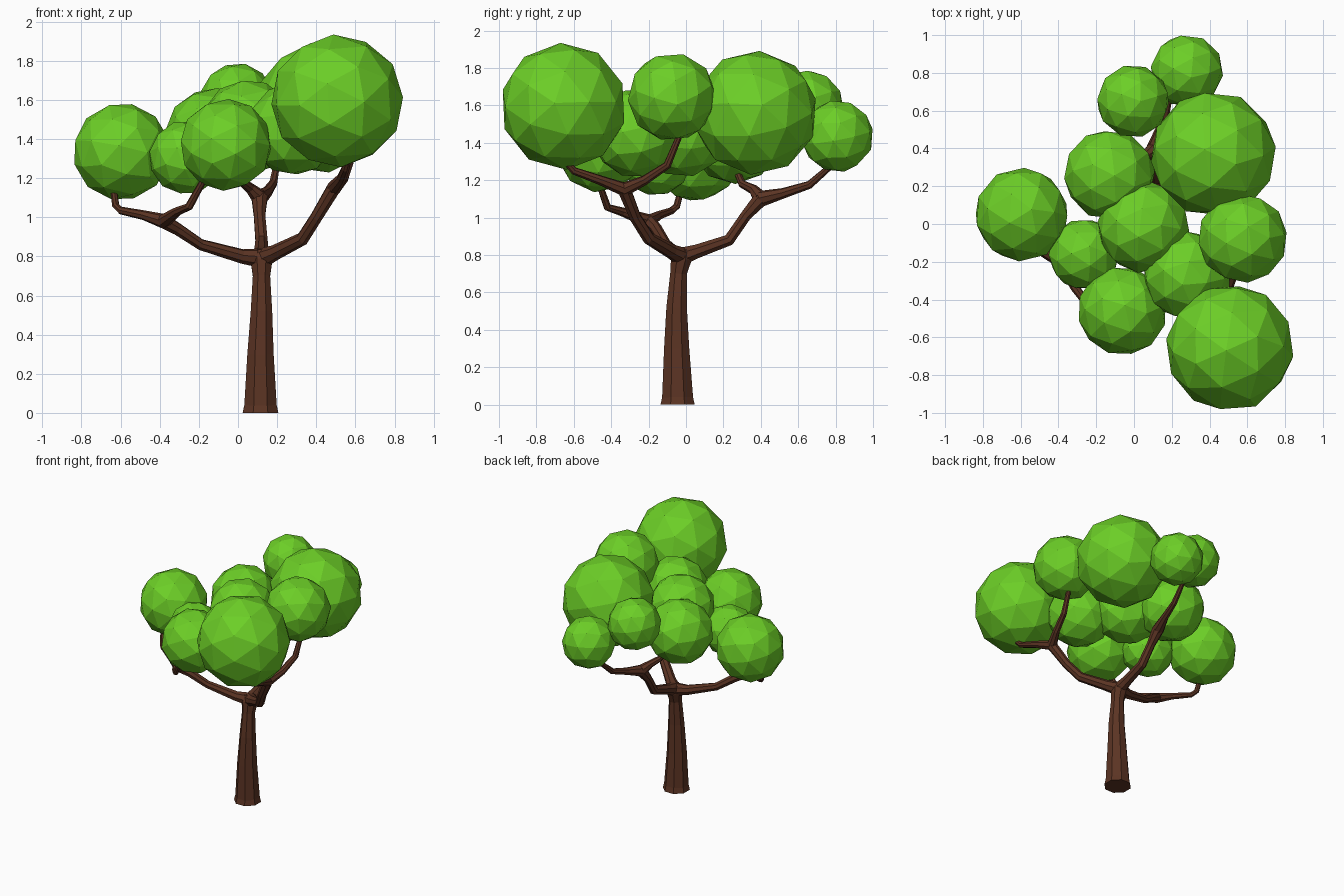
import bpy
import bmesh
import random
from math import cos, sin, tau
from mathutils import Euler, Quaternion, Vector

random.seed(4)
cube = bpy.data.objects.get("Cube")
if cube:
    bpy.data.objects.remove(cube, do_unlink=True)


def make_material(name, color):
    mat = bpy.data.materials.new(name)
    mat.use_nodes = True
    mat.diffuse_color = color
    for node in mat.node_tree.nodes:
        if node.type == "BSDF_PRINCIPLED":
            node.inputs["Base Color"].default_value = color
    return mat


BARK = make_material("brown bark", (0.105, 0.034, 0.017, 1))
LEAF = make_material("leaf green", (0.15, 0.62, 0.02, 1))


def finish(bm, name, mat):
    bmesh.ops.recalc_face_normals(bm, faces=bm.faces)
    mesh = bpy.data.meshes.new(name)
    bm.to_mesh(mesh)
    bm.free()
    mesh.materials.append(mat)
    obj = bpy.data.objects.new(name, mesh)
    bpy.context.collection.objects.link(obj)
    return obj


def limb(name, points, sides=8):
    """Sweep a tapering polygon along points given as (x, y, z, radius)."""
    bm = bmesh.new()
    centres = [Vector(p[:3]) for p in points]
    rings = []
    turn, heading = Quaternion(), Vector((0, 0, 1))
    for i, (centre, point) in enumerate(zip(centres, points)):
        ahead = centres[min(i + 1, len(points) - 1)]
        behind = centres[max(i - 1, 0)]
        tangent = (ahead - behind).normalized()
        turn = heading.rotation_difference(tangent) @ turn
        heading = tangent
        ring = []
        for k in range(sides):
            a = tau * (k + 0.5) / sides
            offset = turn @ Vector((cos(a), sin(a), 0)) * point[3] * 1.04
            ring.append(bm.verts.new(centre + offset))
        rings.append(ring)
    for low, high in zip(rings, rings[1:]):
        for k in range(sides):
            n = (k + 1) % sides
            bm.faces.new((low[k], low[n], high[n], high[k]))
    bm.faces.new(rings[0][::-1])
    bm.faces.new(rings[-1])
    return finish(bm, name, BARK)


# Trunk with flared foot and a swelling at the fork
limb("trunk", [
    (0.115, -0.045, 0.0, 0.095), (0.115, -0.045, 0.04, 0.086),
    (0.115, -0.05, 0.3, 0.07), (0.12, -0.05, 0.52, 0.057),
    (0.12, -0.04, 0.7, 0.046), (0.12, -0.025, 0.78, 0.058),
    (0.12, -0.02, 0.83, 0.042)])

# Three main branches, each splitting into two twigs
left_fork = (-0.38, -0.2, 0.98, 0.036)
right_fork = (0.49, -0.33, 1.15, 0.036)
back_fork = (0.11, 0.4, 1.1, 0.042)
limb("left_branch", [
    (0.13, -0.02, 0.79, 0.05), (0.02, -0.05, 0.8, 0.036),
    (-0.19, -0.11, 0.86, 0.028), (-0.31, -0.16, 0.94, 0.031),
    left_fork, (-0.4, -0.21, 0.99, 0.02)])
limb("right_branch", [
    (0.12, -0.02, 0.79, 0.05), (0.19, -0.08, 0.82, 0.038),
    (0.33, -0.2, 0.89, 0.033), (0.4, -0.27, 1.0, 0.031),
    right_fork, (0.5, -0.34, 1.17, 0.022)])
limb("back_branch", [
    (0.12, -0.03, 0.79, 0.05), (0.12, 0.06, 0.82, 0.038),
    (0.12, 0.23, 0.88, 0.032), (0.11, 0.32, 1.01, 0.03),
    back_fork, (0.11, 0.41, 1.12, 0.028)])

limb("left_outer_twig", [left_fork, (-0.48, -0.15, 1.01, 0.024),
     (-0.6, -0.08, 1.035, 0.019), (-0.625, -0.05, 1.06, 0.018),
     (-0.64, -0.02, 1.17, 0.016)])
limb("left_front_twig", [left_fork, (-0.31, -0.34, 1.03, 0.023),
     (-0.25, -0.42, 1.055, 0.02), (-0.17, -0.47, 1.2, 0.016)])
limb("right_front_twig", [right_fork, (0.53, -0.46, 1.2, 0.025),
     (0.55, -0.6, 1.25, 0.02), (0.57, -0.66, 1.32, 0.016)])
limb("right_back_twig", [right_fork, (0.54, -0.22, 1.2, 0.025),
     (0.57, -0.1, 1.28, 0.021), (0.58, -0.03, 1.45, 0.016)])
limb("back_outer_twig", [back_fork, (0.15, 0.52, 1.13, 0.027),
     (0.18, 0.66, 1.175, 0.021), (0.2, 0.78, 1.28, 0.016)])
limb("back_inner_twig", [back_fork, (0.06, 0.36, 1.15, 0.026),
     (0.02, 0.3, 1.18, 0.021), (-0.03, 0.27, 1.25, 0.016)])

# Faceted leaf clumps: x, y, z, radius
clumps = {
    "front_large": (0.507, -0.655, 1.595, 0.34),
    "back_large": (0.42, 0.37, 1.56, 0.335),
    "far_right": (-0.595, 0.05, 1.335, 0.25),
    "far_left": (0.575, -0.075, 1.645, 0.238),
    "rear_low": (0.28, 0.81, 1.435, 0.194),
    "rear_high": (-0.005, 0.65, 1.595, 0.194),
    "back_middle": (-0.13, 0.26, 1.42, 0.242),
    "centre": (0.05, -0.015, 1.46, 0.245),
    "small_right": (-0.265, -0.16, 1.305, 0.19),
    "inner_left": (0.28, -0.27, 1.45, 0.237),
    "front_middle": (-0.062, -0.46, 1.37, 0.237),
}
for name, (x, y, z, radius) in clumps.items():
    bm = bmesh.new()
    bmesh.ops.create_icosphere(bm, subdivisions=2, radius=radius)
    spin = Euler([random.uniform(0, tau) for _ in range(3)]).to_matrix()
    bmesh.ops.rotate(bm, verts=bm.verts, matrix=spin)
    bmesh.ops.translate(bm, verts=bm.verts, vec=(x, y, z))
    finish(bm, name + "_leaf_clump", LEAF)
